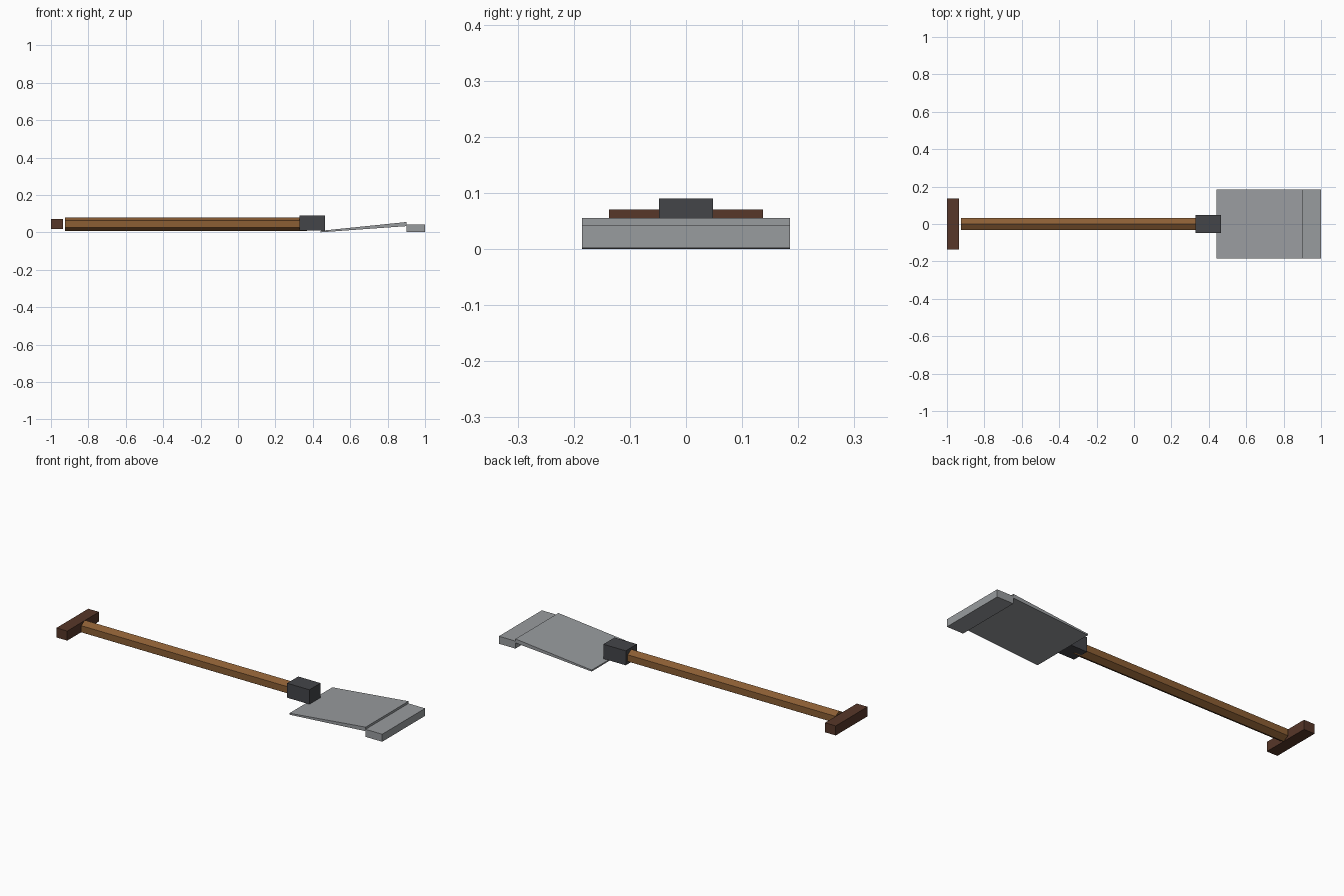
import bpy
import bmesh
from math import cos, sin, tau

cube = bpy.data.objects.get("Cube")
if cube:
    bpy.data.objects.remove(cube, do_unlink=True)


def material(name, hex_code):
    """Flat material from an sRGB hex code, converted to linear."""
    srgb = [int(hex_code[i:i + 2], 16) / 255 for i in (0, 2, 4)]
    colour = [((c + 0.055) / 1.055) ** 2.4 for c in srgb] + [1]
    mat = bpy.data.materials.new(name)
    mat.use_nodes = True
    mat.diffuse_color = colour
    mat.node_tree.nodes["Principled BSDF"].inputs["Base Color"].default_value = colour
    return mat


def prism(name, profile, axis, start, end, mat):
    """Extrude a closed 2D profile along x (profile in y, z) or y (profile in x, z)."""
    def point(a, b, t):
        return (t, a, b) if axis == "x" else (a, t, b)

    bm = bmesh.new()
    rings = [[bm.verts.new(point(a, b, t)) for a, b in profile] for t in (start, end)]
    for ring in rings:
        bm.faces.new(ring)
    for i in range(len(profile)):
        j = (i + 1) % len(profile)
        bm.faces.new((rings[0][i], rings[0][j], rings[1][j], rings[1][i]))
    bmesh.ops.recalc_face_normals(bm, faces=bm.faces)
    mesh = bpy.data.meshes.new(name)
    bm.to_mesh(mesh)
    bm.free()
    mesh.materials.append(mat)
    obj = bpy.data.objects.new(name, mesh)
    bpy.context.collection.objects.link(obj)
    return obj


def box(name, x0, x1, z0, z1, half_width, mat):
    profile = [(x0, z0), (x1, z0), (x1, z1), (x0, z1)]
    return prism(name, profile, "y", -half_width, half_width, mat)


wood = material("handle wood", "8B5E34")
dark_wood = material("dark grip wood", "573729")
iron = material("dark iron", "444549")
steel = material("grey steel", "999C9F")

# Six-sided shaft with an edge on top
hexagon = [(0.036 * sin(i * tau / 6), 0.044 + 0.036 * cos(i * tau / 6)) for i in range(6)]
prism("shaft", hexagon, "x", -0.925, 0.37, wood)

# Cross grip at the end of the shaft
box("cross_grip", -1.0, -0.935, 0.018, 0.07, 0.137, dark_wood)

# Socket joining shaft and blade
box("socket", 0.33, 0.465, 0.011, 0.09, 0.048, iron)

# Wedge blade rising towards the lip
wedge = [(0.44, 0.0), (0.90, 0.033), (0.90, 0.055), (0.44, 0.008)]
prism("blade", wedge, "y", -0.185, 0.185, steel)

# Flat front lip
box("blade_lip", 0.90, 1.0, 0.002, 0.043, 0.185, steel)
